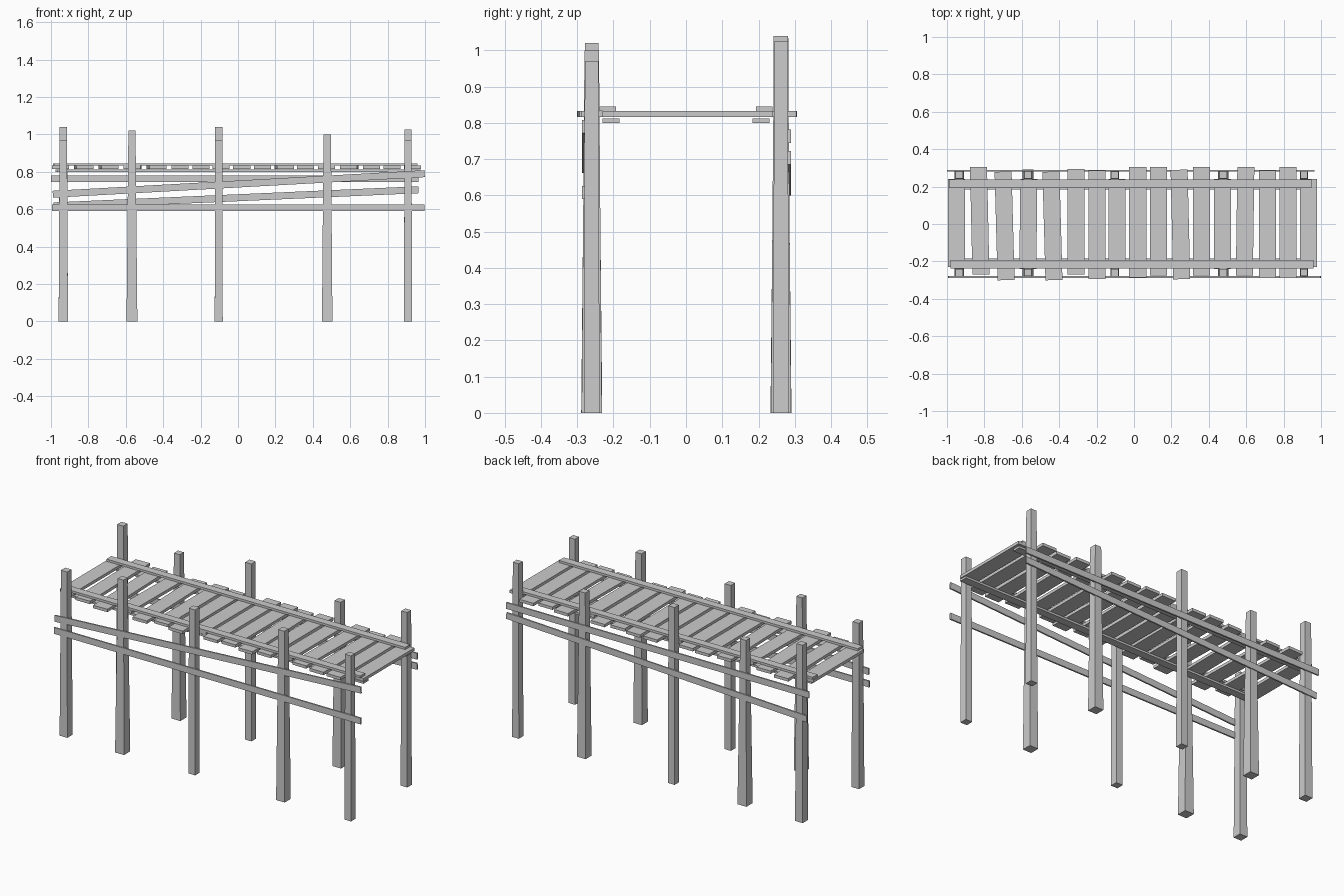
import bpy
import bmesh
from math import atan2, hypot
from mathutils import Matrix, Vector

cube = bpy.data.objects.get("Cube")
if cube:
    bpy.data.objects.remove(cube, do_unlink=True)

wood = bpy.data.materials.new("weathered_grey_wood")
wood.use_nodes = True
GREY = (0.6, 0.6, 0.6, 1.0)
wood.diffuse_color = GREY
wood.node_tree.nodes["Principled BSDF"].inputs["Base Color"].default_value = GREY


def box(name, centre, size, rotation=None, taper=1.0):
    """Flat-shaded beam; taper scales the top end relative to the bottom."""
    bm = bmesh.new()
    bmesh.ops.create_cube(bm, size=1.0)
    for v in bm.verts:
        k = taper if v.co.z > 0 else 1.0
        v.co = Vector((v.co.x * size[0] * k, v.co.y * size[1] * k, v.co.z * size[2]))
    if rotation:
        bmesh.ops.transform(bm, matrix=rotation, verts=bm.verts)
    bmesh.ops.translate(bm, vec=centre, verts=bm.verts)
    mesh = bpy.data.meshes.new(name)
    bm.to_mesh(mesh)
    bm.free()
    mesh.materials.append(wood)
    obj = bpy.data.objects.new(name, mesh)
    bpy.context.collection.objects.link(obj)
    return obj


# Posts: x, base width, top width, front height, back height
posts = [
    (-0.934, 0.050, 0.040, 0.97, 1.04),
    (-0.567, 0.058, 0.038, 1.02, 0.97),
    (-0.103, 0.043, 0.040, 0.97, 1.04),
    (0.477, 0.056, 0.040, 1.00, 0.97),
    (0.909, 0.043, 0.038, 0.97, 1.025),
]
for i, (x, base, top, front_h, back_h) in enumerate(posts, 1):
    for side, y, h in (("front", -0.26, front_h), ("back", 0.262, back_h)):
        box(f"{side}_post_{i}", (x, y, h / 2), (base, base, h), taper=top / base)

# Deck planks: x, front end, back end, sideways lean; short ones fit between posts
planks = [
    (-0.95, -0.23, 0.24, 0), (-0.825, -0.27, 0.305, 0.013),
    (-0.692, -0.30, 0.28, 0.016), (-0.565, -0.24, 0.24, -0.005),
    (-0.436, -0.30, 0.28, 0.016), (-0.31, -0.27, 0.293, 0),
    (-0.198, -0.295, 0.285, 0), (-0.09, -0.235, 0.24, 0),
    (0.02, -0.285, 0.305, 0), (0.13, -0.275, 0.305, 0),
    (0.248, -0.295, 0.29, 0.014), (0.36, -0.275, 0.305, 0),
    (0.472, -0.24, 0.24, 0), (0.594, -0.275, 0.305, -0.008),
    (0.713, -0.29, 0.285, 0), (0.823, -0.29, 0.305, 0),
    (0.932, -0.23, 0.24, 0),
]
for i, (x, y0, y1, lean) in enumerate(planks, 1):
    turn = Matrix.Rotation(atan2(lean, y1 - y0), 4, "Z")
    box(f"deck_plank_{i}", (x, (y0 + y1) / 2, 0.824), (0.091, y1 - y0, 0.017), turn)

# Long battens above and below the plank ends
for side, s, x0, x1 in (("front", -1, -0.98, 0.96), ("back", 1, -0.99, 0.95)):
    mid, length = (x0 + x1) / 2, x1 - x0
    box(f"{side}_upper_batten", (mid, s * 0.216, 0.839), (length, 0.045, 0.013))
    box(f"{side}_lower_batten", (mid + 0.015, s * 0.207, 0.806), (length, 0.046, 0.012))


# Outer side rails, given by their end points
def rail(name, y, x0, z0, x1, z1):
    dx, dz = x1 - x0, z1 - z0
    tilt = Matrix.Rotation(-atan2(dz, dx), 4, "Y")
    box(name, ((x0 + x1) / 2, y, (z0 + z1) / 2), (hypot(dx, dz), 0.009, 0.037), tilt)


rail("front_level_rail", -0.283, -0.995, 0.608, 0.998, 0.608)
rail("front_sloping_rail", -0.283, -0.99, 0.68, 0.998, 0.79)
rail("back_level_rail", 0.285, -1.0, 0.763, 0.965, 0.763)
rail("back_sloping_rail", 0.285, -0.985, 0.618, 0.965, 0.704)
